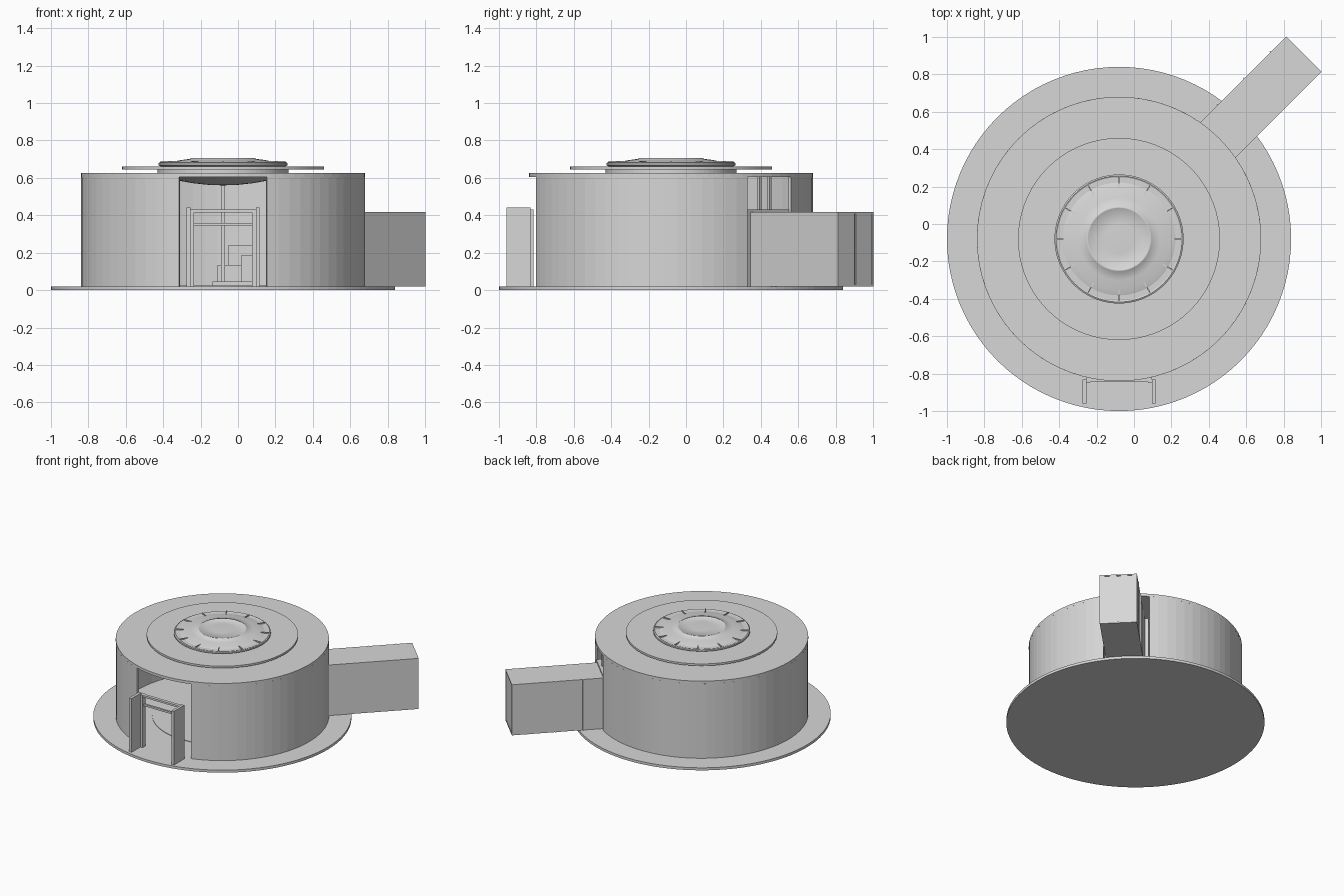
import bpy, bmesh, math
from mathutils import Matrix, Vector

if "Cube" in bpy.data.objects:
    bpy.data.objects.remove(bpy.data.objects["Cube"])

CX = CY = -0.08                      # axis of the round building
grey = bpy.data.materials.new("light_grey")
grey.diffuse_color = (0.68, 0.68, 0.68, 1)
grey.use_nodes = True
grey.node_tree.nodes["Principled BSDF"].inputs["Base Color"].default_value = grey.diffuse_color


def finish(name, bm, angle=0.0):
    """Turn about the building axis, move into place and make the object."""
    bmesh.ops.recalc_face_normals(bm, faces=bm.faces)
    m = Matrix.Translation((CX, CY, 0)) @ Matrix.Rotation(math.radians(angle), 4, 'Z')
    bm.transform(m)
    me = bpy.data.meshes.new(name)
    bm.to_mesh(me)
    bm.free()
    me.materials.append(grey)
    ob = bpy.data.objects.new(name, me)
    bpy.context.collection.objects.link(ob)
    return ob


def boxes(name, ranges, angle=0.0):
    """Boxes given as (x0, x1, y0, y1, z0, z1) relative to the axis."""
    bm = bmesh.new()
    for x0, x1, y0, y1, z0, z1 in ranges:
        m = Matrix.Translation(((x0 + x1) / 2, (y0 + y1) / 2, (z0 + z1) / 2))
        m = m @ Matrix.Diagonal((x1 - x0, y1 - y0, z1 - z0, 1))
        bmesh.ops.create_cube(bm, size=1, matrix=m)
    return finish(name, bm, angle)


def lathe(name, profile, n=72):
    """Closed solid of revolution; the profile runs from axis to axis."""
    bm = bmesh.new()
    rings = []
    for r, z in profile:
        if r == 0:
            rings.append([bm.verts.new((0, 0, z))] * n)
        else:
            rings.append([bm.verts.new((r * math.cos(2 * math.pi * i / n),
                                        r * math.sin(2 * math.pi * i / n), z))
                          for i in range(n)])
    for a, b in zip(rings, rings[1:]):
        for i in range(n):
            j = (i + 1) % n
            loop = list(dict.fromkeys((a[i], a[j], b[j], b[i])))
            bm.faces.new(loop)
    return finish(name, bm)


def disc(name, r, z0, z1, n=72):
    return lathe(name, [(0, z0), (r, z0), (r, z1), (0, z1)], n)


def wall_arc(name, a0, a1, r0, r1, z0, z1, step=5):
    """Curved wall between two angles in degrees."""
    bm = bmesh.new()
    n = max(2, round((a1 - a0) / step))
    rows = []
    for i in range(n + 1):
        a = math.radians(a0 + (a1 - a0) * i / n)
        c, s = math.cos(a), math.sin(a)
        rows.append([bm.verts.new((r * c, r * s, z))
                     for r, z in ((r0, z0), (r1, z0), (r1, z1), (r0, z1))])
    for p, q in zip(rows, rows[1:]):
        for k in range(4):
            bm.faces.new((p[k], p[(k + 1) % 4], q[(k + 1) % 4], q[k]))
    bm.faces.new(rows[0])
    bm.faces.new(rows[-1])
    return finish(name, bm)


# Ground plate and round wall with front and corridor openings
disc("base_plate", 0.92, 0, 0.02, 96)
wall_arc("wall_left", 57.5, 252, 0.745, 0.76, 0.02, 0.606)
wall_arc("wall_right", -72, 32.5, 0.745, 0.76, 0.02, 0.606)

# Roof slab, stacked roof discs and hanging ceiling dish
disc("roof_slab", 0.76, 0.606, 0.627)
disc("roof_neck", 0.35, 0.627, 0.645)
disc("roof_brim", 0.54, 0.645, 0.66)
dish = [(0, 0.56)] + [(r, 0.56 + 0.45 * r * r) for r in (0.08, 0.16, 0.24, 0.32)]
lathe("ceiling_dish", dish + [(0, 0.606)])

# Skylight with rim, shallow dome, central cap and radial ribs
lathe("skylight_rim", [(0, 0.66), (0.33, 0.66), (0.345, 0.668), (0.345, 0.68),
                       (0.337, 0.684), (0.33, 0.68), (0, 0.68)])
dome = lathe("skylight_dome", [(0, 0.67), (0.33, 0.67), (0.315, 0.677), (0.27, 0.687),
                               (0.22, 0.696), (0.175, 0.702), (0.172, 0.706),
                               (0.165, 0.706), (0.162, 0.703), (0.08, 0.706), (0, 0.707)])
dome.data.polygons.foreach_set("use_smooth", [True] * len(dome.data.polygons))
for i in range(12):
    boxes("skylight_rib", [(0.272, 0.335, -0.003, 0.003, 0.675, 0.689)], 30 * i)

# Entrance: two side fins, slim inner posts and crossbeam
for s in (-1, 1):
    x = sorted((s * 0.175, s * 0.196))
    boxes("entrance_fin", [(x[0], x[1], -0.88, -0.752, 0.02, 0.442)])
    x = sorted((s * 0.155, s * 0.175))
    boxes("entrance_post", [(x[0], x[1], -0.77, -0.735, 0.02, 0.43)])
boxes("entrance_beam", [(-0.175, 0.175, -0.765, -0.74, 0.415, 0.43),
                        (-0.175, 0.175, -0.76, -0.745, 0.345, 0.36)])

# Interior: low floor disc, central pole and rising steps
disc("floor_disc", 0.5, 0.02, 0.024)
boxes("central_pole", [(-0.01, 0.01, -0.01, 0.01, 0.024, 0.57)])
boxes("interior_steps", [(-0.055, 0.16, -0.14, 0.14, 0.024, 0.045),
                         (-0.03, 0.16, 0.02, 0.12, 0.045, 0.135),
                         (0.095, 0.16, -0.1, 0.02, 0.045, 0.185),
                         (0.03, 0.16, 0.12, 0.22, 0.024, 0.24)])

# Diagonal corridor: hollow passage with side walls, floor and roof
x0, x1, w, t = 0.70, 1.397, 0.133, 0.01
boxes("corridor_walls", [(x0, x1, -w, -w + t, 0.02, 0.418),
                         (x0, x1, w - t, w, 0.02, 0.418)], 45)
boxes("corridor_floor", [(x0, x1, -w + t, w - t, 0.02, 0.03)], 45)
boxes("corridor_roof", [(x0, x1, -w + t, w - t, 0.408, 0.418)], 45)

# End doors with a narrow middle joint, and joints along one side
boxes("corridor_doors", [(x1 - 0.015, x1 - 0.003, -w + t, -0.005, 0.03, 0.408),
                         (x1 - 0.015, x1 - 0.003, 0.005, w - t, 0.03, 0.408),
                         (x1 - 0.02, x1 - 0.012, -0.005, 0.005, 0.03, 0.408)], 45)
for x in (0.88, 1.08, 1.28):
    boxes("corridor_joint", [(x - 0.004, x + 0.004, w, w + 0.005, 0.02, 0.418)], 45)

# Door jambs where the corridor meets the round wall
for s in (-1, 1):
    y = sorted((s * 0.133, s * 0.158))
    boxes("corridor_jamb", [(0.715, 0.735, y[0], y[1], 0.02, 0.43)], 45)
    y = sorted((s * 0.03, s * 0.045))
    boxes("transom_post", [(0.70, 0.715, y[0], y[1], 0.418, 0.606)], 45)
boxes("corridor_sill", [(0.70, 0.735, -0.158, 0.158, 0.418, 0.43)], 45)
